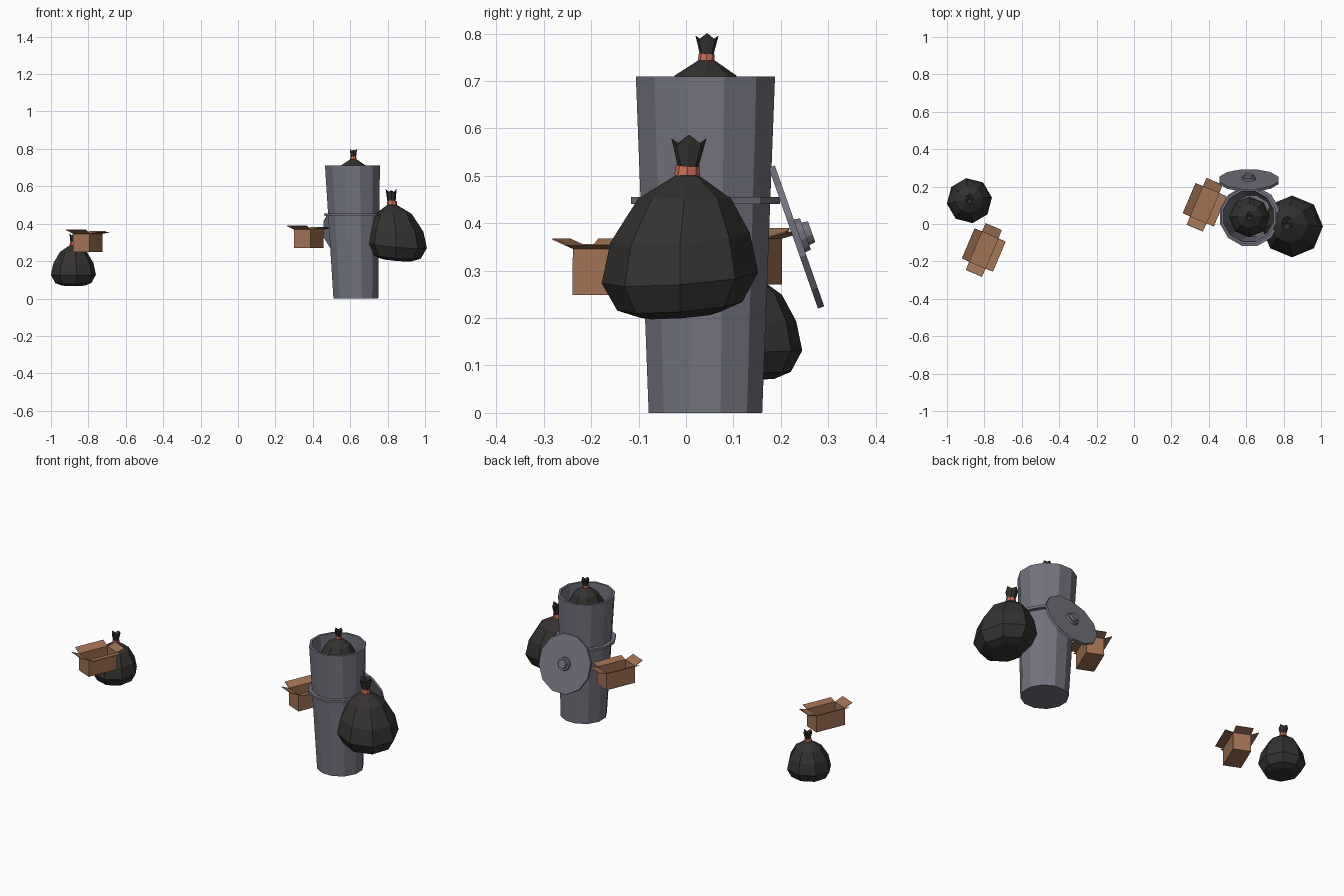
import bpy, bmesh
from math import sin, cos, pi, radians

if "Cube" in bpy.data.objects:
    bpy.data.objects.remove(bpy.data.objects["Cube"])


def material(name, rgb):
    m = bpy.data.materials.new(name)
    m.diffuse_color = (*rgb, 1)
    m.use_nodes = True
    m.node_tree.nodes["Principled BSDF"].inputs["Base Color"].default_value = m.diffuse_color
    return m


METAL = material("bin_metal", (0.17, 0.17, 0.21))
PLASTIC = material("bag_plastic", (0.035, 0.032, 0.03))
TIE = material("tie_red", (0.62, 0.15, 0.1))
CARD = material("cardboard", (0.36, 0.17, 0.09))


def finish(bm, name, mat, loc=(0, 0, 0), rot=(0, 0, 0), scale=1):
    bmesh.ops.recalc_face_normals(bm, faces=bm.faces)
    me = bpy.data.meshes.new(name)
    bm.to_mesh(me)
    bm.free()
    me.materials.append(mat)
    ob = bpy.data.objects.new(name, me)
    ob.location, ob.rotation_euler, ob.scale = loc, rot, (scale,) * 3
    bpy.context.collection.objects.link(ob)
    return ob


def lathe(profile, sides, phase=0.0, closed=False, warp=None):
    """Revolve (radius, z) points; warp may move each point afterwards."""
    bm = bmesh.new()
    rings = []
    for i, (r, z) in enumerate(profile):
        ring = []
        for k in range(1 if r == 0 else sides):
            a = phase + 2 * pi * k / sides
            p = (r * cos(a), r * sin(a), z)
            ring.append(bm.verts.new(warp(i, k, *p) if warp else p))
        rings.append(ring)
    pairs = list(zip(rings, rings[1:]))
    if closed:
        pairs.append((rings[-1], rings[0]))
    for a, b in pairs:
        for k in range(sides):
            n = (k + 1) % sides
            if len(a) == 1:
                bm.faces.new((a[0], b[n], b[k]))
            elif len(b) == 1:
                bm.faces.new((a[k], a[n], b[0]))
            else:
                bm.faces.new((a[k], a[n], b[n], b[k]))
    return bm


# Bin: tapered, hollow, 12-sided, leaning very slightly to the left
def lean(i, k, x, y, z):
    return (x - 0.018 * z / 0.71, y, z)


BIN = (0.63, 0.041, 0)
P12 = radians(15)
finish(lathe([(0, 0), (0.124, 0), (0.152, 0.71), (0.139, 0.71), (0.112, 0.02), (0, 0.02)],
             12, P12, warp=lean), "bin_body", METAL, BIN)
finish(lathe([(0.138, 0.441), (0.163, 0.441), (0.163, 0.455), (0.138, 0.455)],
             12, P12, closed=True, warp=lean), "bin_band", METAL, BIN)

# Lid leaning on the back of the bin, with a stepped knob
finish(lathe([(0, -0.007), (0.163, -0.007), (0.163, 0.007), (0.038, 0.007), (0.036, 0.02),
              (0.026, 0.02), (0.024, 0.034), (0, 0.034)], 12, P12),
       "bin_lid", METAL, (0.614, 0.233, 0.371), (radians(-70.7), 0, 0))

# Bags: one profile, reused at three sizes
BODY = [(0, 0), (0.085, 0.002), (0.132, 0.02), (0.165, 0.08), (0.147, 0.165),
        (0.098, 0.247), (0.026, 0.295), (0.022, 0.315), (0.037, 0.37), (0, 0.35)]


def bag(name, loc, scale, tilt, shift, spin=0):
    def warp(i, k, x, y, z):
        t = max(0, z - 0.16) / 0.14
        if i < 5:
            z += tilt[0] * x + tilt[1] * y
        if i == 8:
            z += (0.012, -0.008, 0.004, -0.012)[k % 4]
            x *= 0.8
        f = min(t, 1.2)
        return (x + shift[0] * f, y + shift[1] * f, z)

    finish(lathe(BODY, 8, spin, warp=warp), name, PLASTIC, loc, scale=scale)
    tie = lathe([(0.022, -0.011), (0.027, -0.011), (0.025, 0.011), (0.02, 0.011)],
                8, spin, closed=True)
    s = scale
    finish(tie, name + "_tie", TIE,
           (loc[0] + shift[0] * s, loc[1] + shift[1] * s, loc[2] + 0.306 * s),
           (radians(-4), radians(4), 0), s)


bag("bag_right", (0.845, -0.013, 0.205), 1.0, (-0.09, 0.07), (-0.022, 0.016))
bag("bag_left", (-0.88, 0.125, 0.068), 0.736, (0.0, 0.04), (0.0, 0.012), radians(8))
bag("bag_in_bin", (0.617, 0.038, 0.549), 0.66, (0.0, 0.0), (0.0, 0.008))


# Cardboard boxes: open shell with four folded-out flaps
def box(name, loc, turn):
    w, l, h = 0.047, 0.0875, 0.097
    bm = bmesh.new()
    corners = [(-w, -l), (w, -l), (w, l), (-w, l)]
    low = [bm.verts.new((x, y, 0)) for x, y in corners]
    top = [bm.verts.new((x, y, h)) for x, y in corners]
    bm.faces.new(low[::-1])
    flaps = [(0, -0.048, 0.02), (0.043, 0, 0.008), (0, 0.048, 0.012), (-0.043, 0, 0.02)]
    for k, (dx, dy, dz) in enumerate(flaps):
        a, b = top[k], top[(k + 1) % 4]
        bm.faces.new((low[k], low[(k + 1) % 4], b, a))
        c, d = (bm.verts.new((v.co.x + dx, v.co.y + dy, h + dz)) for v in (b, a))
        bm.faces.new((a, b, c, d))
    ob = finish(bm, name, CARD, loc, (0, 0, radians(turn)))
    mod = ob.modifiers.new("thickness", 'SOLIDIFY')
    mod.thickness = 0.003
    mod.offset = 0


box("box_by_bin", (0.378, 0.103, 0.272), -23)
box("box_left", (-0.803, -0.139, 0.25), -23)
